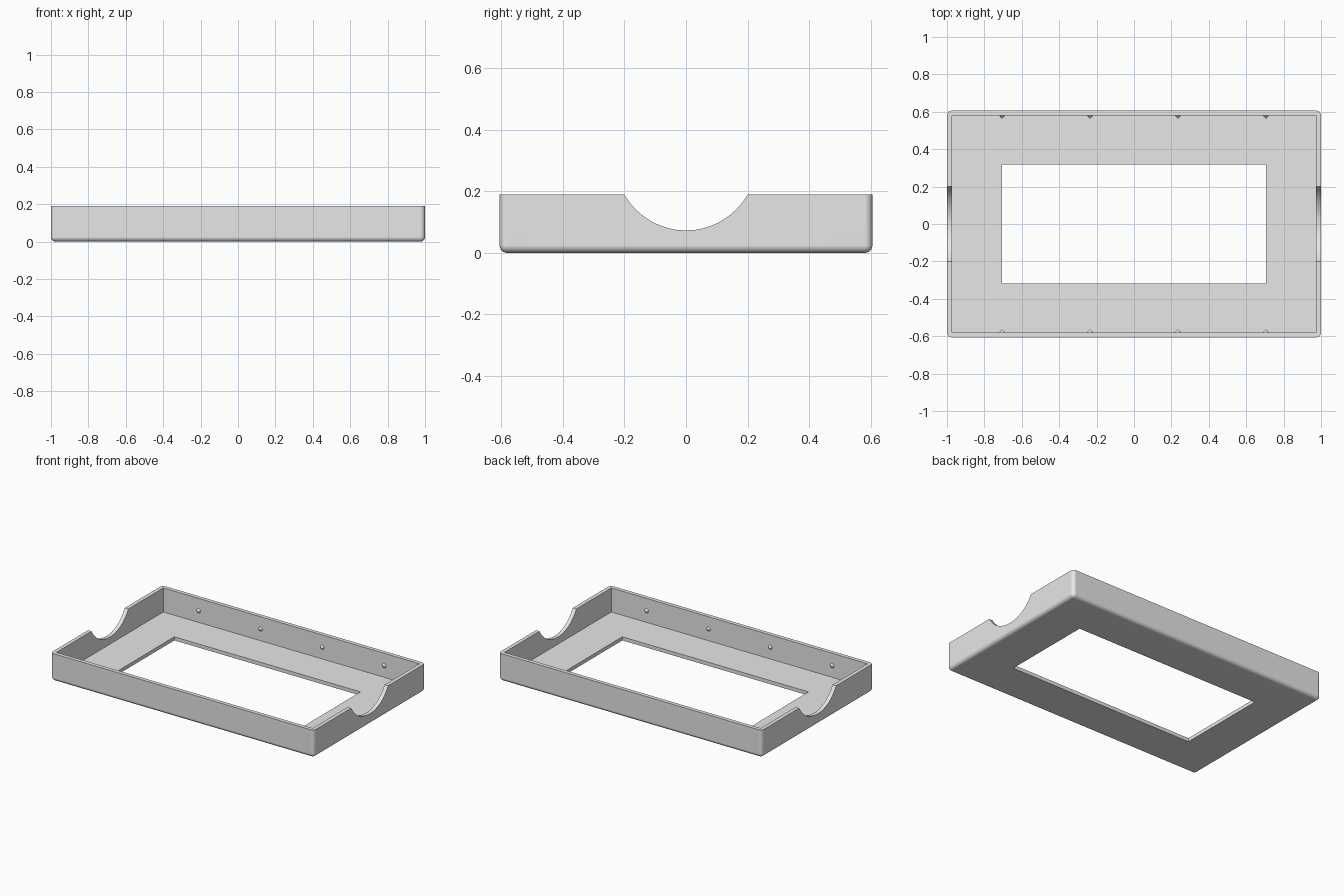
import bpy, bmesh, math
from mathutils import Matrix, Vector

cube = bpy.data.objects.get("Cube")
if cube:
    bpy.data.objects.remove(cube, do_unlink=True)

LENGTH, WIDTH, HEIGHT = 2.0, 1.212, 0.19
WALL, FLOOR, ROUND = 0.027, 0.025, 0.025

grey = bpy.data.materials.new("plain grey")
grey.use_nodes = True
COLOUR = (0.8, 0.8, 0.8, 1)
grey.diffuse_color = COLOUR
for node in grey.node_tree.nodes:
    if node.type == "BSDF_PRINCIPLED":
        node.inputs["Base Color"].default_value = COLOUR


def finish(name, bm):
    mesh = bpy.data.meshes.new(name)
    bm.to_mesh(mesh)
    bm.free()
    mesh.materials.append(grey)
    obj = bpy.data.objects.new(name, mesh)
    bpy.context.collection.objects.link(obj)
    return obj


def box(size, bottom):
    bm = bmesh.new()
    place = Matrix.Translation((0, 0, bottom + size[2] / 2)) @ Matrix.Diagonal((*size, 1))
    bmesh.ops.create_cube(bm, size=1, matrix=place)
    return bm


def activate(obj):
    bpy.ops.object.select_all(action="DESELECT")
    obj.select_set(True)
    bpy.context.view_layer.objects.active = obj


def cut(target, cutter):
    cutter.hide_render = True
    mod = target.modifiers.new("cut", "BOOLEAN")
    mod.operation = "DIFFERENCE"
    mod.solver = "EXACT"
    mod.object = cutter
    activate(target)
    bpy.ops.object.modifier_apply(modifier=mod.name)
    bpy.data.objects.remove(cutter, do_unlink=True)


# Outer shell: every edge rounded except the top rim
bm = box((LENGTH, WIDTH, HEIGHT), 0)
rounded = [e for e in bm.edges if min(v.co.z for v in e.verts) < HEIGHT / 2]
bmesh.ops.bevel(bm, geom=rounded, offset=ROUND, segments=6, profile=0.5, affect="EDGES")
tray = finish("tray_frame", bm)

# Inner cavity and window through the floor
cut(tray, finish("cavity_cutter", box((LENGTH - 2 * WALL, WIDTH - 2 * WALL, HEIGHT), FLOOR)))
cut(tray, finish("window_cutter", box((1.414, 0.638, 0.3), -0.1)))

# Round notches in both end walls
bm = bmesh.new()
bmesh.ops.create_cone(bm, cap_ends=True, segments=48, radius1=0.23, radius2=0.23, depth=3,
                      matrix=Matrix.Translation((0, 0, 0.303)) @ Matrix.Rotation(math.pi / 2, 4, "Y"))
cut(tray, finish("notch_cutter", bm))

activate(tray)
bpy.ops.object.shade_smooth_by_angle(angle=math.radians(35))
weighted = tray.modifiers.new("flat_walls", "WEIGHTED_NORMAL")
weighted.keep_sharp = True

# Small pointed snap bumps along the long inner walls
bm = bmesh.new()
for side in (-1, 1):
    for x in (-0.705, -0.235, 0.235, 0.705):
        spot = Vector((x, side * (WIDTH / 2 - WALL - 0.007), 0.105))
        turn = Matrix.Rotation(side * math.pi / 2, 4, "X")
        bmesh.ops.create_cone(bm, cap_ends=True, segments=12, radius1=0.016, radius2=0.002,
                              depth=0.016, matrix=Matrix.Translation(spot) @ turn)
bumps = finish("snap_bumps", bm)
activate(bumps)
bpy.ops.object.shade_smooth_by_angle(angle=math.radians(35))
